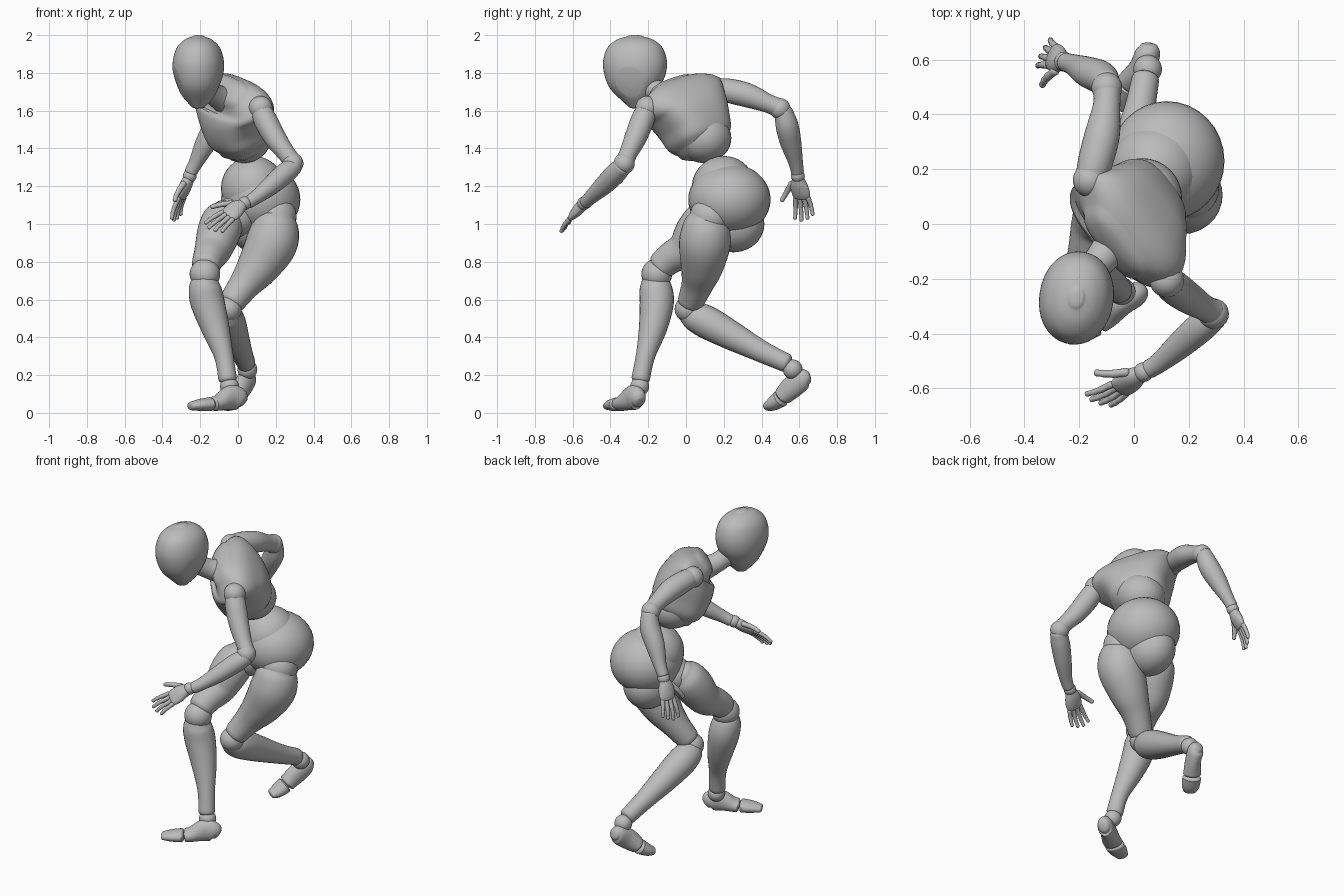
import bpy, bmesh, math
from mathutils import Vector

cube = bpy.data.objects.get("Cube")
if cube:
    bpy.data.objects.remove(cube, do_unlink=True)

grey = bpy.data.materials.new("plain grey")
grey.use_nodes = True
tone = (0.5, 0.5, 0.5, 1)
grey.diffuse_color = tone
shader = next(n for n in grey.node_tree.nodes if n.type == 'BSDF_PRINCIPLED')
shader.inputs["Base Color"].default_value = tone
shader.inputs["Roughness"].default_value = 0.6


def finish(name, bm):
    """Turn a bmesh into a smooth shaded, grey object."""
    bmesh.ops.recalc_face_normals(bm, faces=bm.faces)
    mesh = bpy.data.meshes.new(name)
    bm.to_mesh(mesh)
    bm.free()
    mesh.materials.append(grey)
    mesh.shade_smooth()
    mesh.set_sharp_from_angle(angle=math.radians(40))
    obj = bpy.data.objects.new(name, mesh)
    bpy.context.collection.objects.link(obj)
    return obj


def spline(p, q, r, s, t):
    """Catmull-Rom interpolation of one number."""
    return q + t * (r - p + t * (2 * p - 5 * q + 4 * r - s + t * (3 * (q - r) + s - p))) / 2


def loft_mesh(stations, side=(1, 0, 0), cap=0.5, square=2.0, sides=28, steps=5):
    """Sweep an oval along stations of x, y, z, half width[, half height]."""
    rows = [tuple(s) + (s[3],) if len(s) == 4 else tuple(s) for s in stations]
    ends = [rows[0]] + rows + [rows[-1]]
    path = []
    for i in range(len(rows) - 1):
        for k in range(steps):
            path.append([spline(*v, k / steps) for v in zip(*ends[i:i + 4])])
    path.append(list(rows[-1]))
    points = [Vector(p[:3]) for p in path]
    last = len(path) - 1
    rings = []
    for i, p in enumerate(path):
        tangent = (points[min(i + 1, last)] - points[max(i - 1, 0)]).normalized()
        rings.append((points[i], tangent, p[3], p[4]))

    # Rounded ends
    def dome(ring, sign):
        c, t, a, b = ring
        return [(c + t * sign * cap * min(a, b) * math.sin(w), t, a * math.cos(w), b * math.cos(w))
                for w in (math.radians(d) for d in (25, 50, 75))]
    rings = dome(rings[0], -1)[::-1] + rings + dome(rings[-1], 1)

    bm = bmesh.new()
    loops = []
    for c, t, a, b in rings:
        u = Vector(side)
        u = (u - t * u.dot(t)).normalized()
        v = t.cross(u)
        loop = []
        for k in range(sides):
            w = math.tau * k / sides
            cx, sy = math.cos(w), math.sin(w)
            x = math.copysign(abs(cx) ** (2 / square), cx)
            y = math.copysign(abs(sy) ** (2 / square), sy)
            loop.append(bm.verts.new(c + u * a * x + v * b * y))
        loops.append(loop)
    for low, high in zip(loops, loops[1:]):
        for k in range(sides):
            n = (k + 1) % sides
            bm.faces.new((low[k], low[n], high[n], high[k]))
    bm.faces.new(loops[0][::-1])
    bm.faces.new(loops[-1])
    return bm


def loft(name, stations, **options):
    return finish(name, loft_mesh(stations, **options))


def ball(name, centre, radius):
    """Ball or ellipsoid joint."""
    bm = bmesh.new()
    bmesh.ops.create_uvsphere(bm, u_segments=32, v_segments=20, radius=1)
    size = radius if isinstance(radius, tuple) else (radius,) * 3
    bmesh.ops.scale(bm, vec=size, verts=bm.verts)
    obj = finish(name, bm)
    obj.location = centre
    return obj


# Head: an egg with a flat cheek cut on each side
head = loft_mesh([(-.21, -.265, 1.62, .035, .04), (-.21, -.265, 1.68, .087, .1),
                  (-.21, -.27, 1.76, .125, .152), (-.21, -.27, 1.85, .135, .17),
                  (-.21, -.27, 1.93, .115, .148), (-.21, -.27, 1.975, .073, .098),
                  (-.21, -.27, 1.993, .03, .04)],
                 side=(1, -.15, 0), cap=.25, square=2.1, sides=48)
for sign in (-1, 1):
    out = Vector((sign, -.2, -.35)).normalized()
    reach = max((v.co for v in head.verts), key=lambda co: co.dot(out))
    cut = bmesh.ops.bisect_plane(head, geom=head.verts[:] + head.edges[:] + head.faces[:],
                                 plane_co=reach - out * .014, plane_no=out, clear_outer=True)
    rim = [e for e in cut["geom_cut"] if isinstance(e, bmesh.types.BMEdge)]
    bmesh.ops.contextual_create(head, geom=rim)
finish("head", head)
loft("neck", [(-.08, -.08, 1.66, .07), (-.13, -.14, 1.69, .058), (-.18, -.2, 1.74, .06)])

# Torso, twisted towards the front right
across = (.62, -.73, -.29)
loft("chest", [(.025, .085, 1.41, .13, .12), (.015, .07, 1.45, .165, .155),
               (0, .045, 1.52, .185, .17), (-.015, .01, 1.6, .22, .165),
               (-.03, -.03, 1.665, .255, .133), (-.065, -.07, 1.705, .165, .085)],
     side=across, square=2.8, sides=48)
ball("abdomen", (.03, .095, 1.455), (.145, .145, .132))
ball("waist", (.08, .2, 1.19), .17)
ball("pelvis", (.12, .23, 1.13), (.21, .218, .19))
ball("crotch", (.09, .25, 1.0), (.14, .165, .15))
ball("left_hip", (.2, .13, 1.04), .11)
ball("right_hip", (-.01, .14, 1.04), .11)

# Arms
arms = {
    "left": ([(.12, -.205, 1.615, .052), (.145, -.23, 1.55, .062), (.2, -.27, 1.45, .058),
              (.255, -.305, 1.375, .048), (.285, -.32, 1.335, .048)],
             [(.295, -.335, 1.305, .048), (.245, -.375, 1.265, .056), (.17, -.44, 1.2, .05),
              (.1, -.5, 1.145, .038), (.055, -.53, 1.115, .034)]),
    "right": ([(-.16, .16, 1.715, .055), (-.14, .23, 1.705, .064), (-.115, .33, 1.68, .064),
               (-.1, .43, 1.64, .05), (-.098, .48, 1.62, .05)],
              [(-.1, .515, 1.6, .048), (-.12, .535, 1.52, .06), (-.17, .555, 1.43, .056),
               (-.22, .58, 1.33, .039), (-.25, .59, 1.275, .034)]),
}
for name, (upper, lower) in arms.items():
    loft(name + "_upper_arm", upper)
    loft(name + "_forearm", lower)
    ball(name + "_shoulder", upper[0][:3], .063)
    ball(name + "_elbow", (Vector(upper[-1][:3]) + Vector(lower[0][:3])) / 2, .056)


# Hands: flat palm, four jointed fingers and a thumb
def hand(name, wrist, along, thumbward, bend):
    wrist = Vector(wrist)
    d = Vector(along).normalized()
    s = Vector(thumbward)
    s = (s - d * s.dot(d)).normalized()
    n = d.cross(s) * bend

    def at(forward, sideways):
        return wrist + d * forward + s * sideways

    def digit(label, start, heading, length, radius):
        heading = heading.normalized()
        for i, share in enumerate((.42, .32, .26)):
            end = start + heading * length * share
            a, m, b = start, (start + end) / 2, end
            loft(f"{name}_{label}_{i + 1}",
                 [(*a, radius), (*m, radius * .88), (*b, radius * .92)],
                 side=n, cap=.8, sides=12, steps=2)
            start, radius = end, radius * .9
            heading = (heading + n * .15).normalized()

    ball(name + "_wrist", wrist, .036)
    loft(name + "_palm", [(*at(.015, 0), .032, .029), (*at(.055, .004), .048, .031),
                          (*at(.1, 0), .051, .025), (*at(.125, 0), .046, .018)], side=s)
    for i, label in enumerate(("index", "middle", "ring", "little")):
        offset = .038 - .025 * i
        digit(label, at(.13, offset), d + s * offset * 4, (.11, .12, .11, .09)[i], .014)
    digit("thumb", at(.045, .045), d + s * .75, .11, .017)


hand("left_hand", (.035, -.54, 1.11), (-.7, -.48, -.52), (-.65, .43, .5), 1)
hand("right_hand", (-.255, .592, 1.255), (-.36, .17, -.92), (-.42, -.9, -.1), -1)

# Legs: the left trails behind, the right is planted in front
loft("left_thigh", [(.21, .115, 1.045, .095), (.2, .11, 1.0, .122), (.178, .1, .9, .137),
                    (.11, .085, .78, .115), (.035, .06, .68, .085), (-.03, .025, .59, .07)])
ball("left_knee", (-.05, .01, .55), .07)
loft("left_shin", [(-.055, .01, .535, .062), (-.055, .05, .51, .08), (-.045, .12, .475, .087),
                   (-.02, .24, .41, .077), (.017, .4, .325, .058), (.042, .53, .265, .05)])
ball("left_ankle", (.05, .565, .23), .052)
loft("right_thigh", [(-.06, .14, 1.07, .075), (-.075, .11, 1.03, .108), (-.1, .06, .96, .115),
                     (-.13, 0, .87, .1), (-.155, -.08, .82, .084), (-.17, -.13, .78, .076)])
ball("right_knee", (-.175, -.155, .735), .081)
loft("right_shin", [(-.175, -.165, .71, .068), (-.175, -.16, .66, .086), (-.16, -.155, .58, .09),
                    (-.12, -.175, .45, .075), (-.075, -.215, .3, .051), (-.055, -.24, .18, .049)])
ball("right_ankle", (-.045, -.245, .14), .05)

# Feet: heel block and separate toe block
inward = (.88, -.47, 0)
loft("left_foot", [(.055, .65, .19, .032, .032), (.05, .62, .18, .046, .056),
                   (.025, .565, .14, .046, .062), (-.01, .515, .09, .052, .05)],
     side=inward, cap=.3)
loft("left_toes", [(-.02, .5, .075, .055, .046), (-.045, .46, .047, .052, .036),
                   (-.065, .43, .034, .038, .024)], side=inward, cap=.3)
outward = (.5, -.86, 0)
loft("right_foot", [(.025, -.245, .06, .032, .037), (.005, -.257, .075, .045, .06),
                    (-.04, -.285, .08, .046, .066), (-.1, -.325, .055, .055, .044),
                    (-.13, -.342, .048, .057, .038)], side=outward, cap=.3)
loft("right_toes", [(-.15, -.355, .046, .058, .037), (-.2, -.382, .042, .054, .032),
                    (-.25, -.405, .036, .038, .022)], side=outward, cap=.4)
